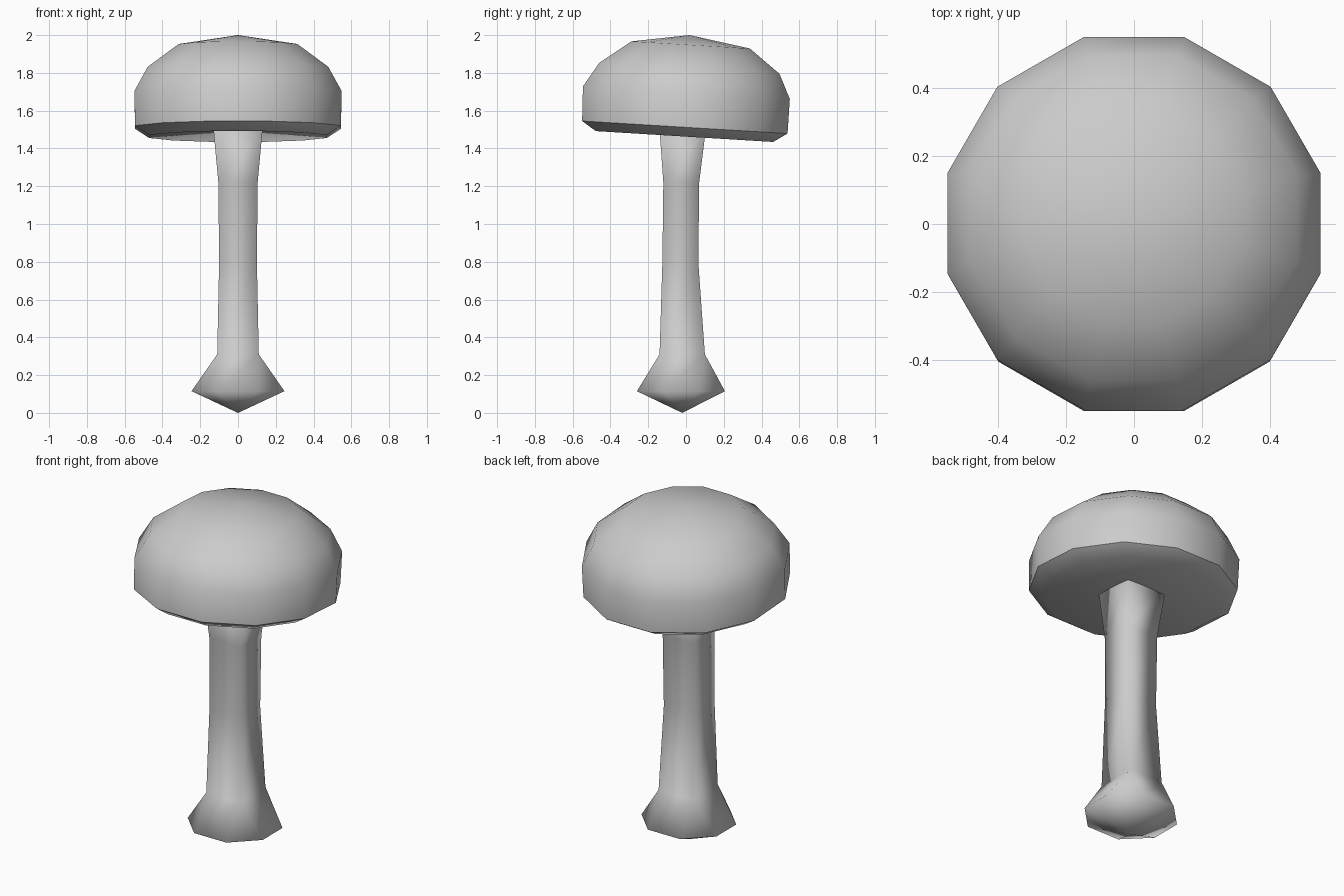
import bpy, bmesh, math
from mathutils import Matrix, Vector

if "Cube" in bpy.data.objects:
    bpy.data.objects.remove(bpy.data.objects["Cube"])

grey = bpy.data.materials.new("plain_grey")
grey.use_nodes = True
grey.diffuse_color = (0.6, 0.6, 0.6, 1)
grey.node_tree.nodes["Principled BSDF"].inputs["Base Color"].default_value = (0.6, 0.6, 0.6, 1)


def round_ring(radius, y, z, sides=12):
    """Regular ring with a flat side on each axis."""
    angles = [math.tau * (i + 0.5) / sides for i in range(sides)]
    return [(radius * math.cos(a), y + radius * math.sin(a), z) for a in angles]


def box_ring(half_x, back, front, z, cut=0):
    """Rectangular ring between two y values, with its corners cut off."""
    mid, half_y = (front + back) / 2, (back - front) / 2
    points = []
    for sx, sy in ((1, 1), (-1, 1), (-1, -1), (1, -1)):
        pair = [(sx * half_x, mid + sy * (half_y - cut), z),
                (sx * (half_x - cut), mid + sy * half_y, z)]
        points += pair if sx * sy > 0 else pair[::-1]
    return points


def loft(name, rings, sharp_angle):
    """Bridge rings from bottom to top and merge points that coincide."""
    bm = bmesh.new()
    loops = [[bm.verts.new(p) for p in ring] for ring in rings]
    for low, high in zip(loops, loops[1:]):
        for i in range(len(low)):
            j = (i + 1) % len(low)
            bm.faces.new((low[i], low[j], high[j], high[i]))
    bmesh.ops.remove_doubles(bm, verts=bm.verts, dist=0.0001)
    bmesh.ops.recalc_face_normals(bm, faces=bm.faces)
    mesh = bpy.data.meshes.new(name)
    bm.to_mesh(mesh)
    bm.free()
    mesh.materials.append(grey)
    obj = bpy.data.objects.new(name, mesh)
    bpy.context.collection.objects.link(obj)
    bpy.ops.object.select_all(action='DESELECT')
    obj.select_set(True)
    bpy.context.view_layer.objects.active = obj
    bpy.ops.object.shade_smooth_by_angle(angle=math.radians(sharp_angle))
    return obj


# Square stem swelling into an eight-sided bulb with a pointed foot
loft("stem", [
    box_ring(0, -0.02, -0.02, 0),
    box_ring(0.246, 0.206, -0.26, 0.115, cut=0.14),
    box_ring(0.11, 0.1, -0.14, 0.31),
    box_ring(0.1, 0.065, -0.125, 0.8),
    box_ring(0.104, 0.07, -0.12, 1.22),
    box_ring(0.13, 0.105, -0.14, 1.5),
    box_ring(0, -0.018, -0.018, 1.52)], 180)

# Twelve-sided domed cap with a shallow hollow below, tipped towards the back
cap = loft("cap", [
    round_ring(0, 0, -0.195),
    round_ring(0.487, 0.006, -0.232),
    round_ring(0.564, 0.005, -0.183),
    round_ring(0.568, 0.002, 0),
    round_ring(0.495, 0.01, 0.13),
    round_ring(0.325, 0.01, 0.254),
    round_ring(0, 0, 0.3056)], 45)
cap.data.transform(Matrix.Translation(Vector((0, 0, 1.695))) @ Matrix.Rotation(math.radians(-3.5), 4, 'X'))
